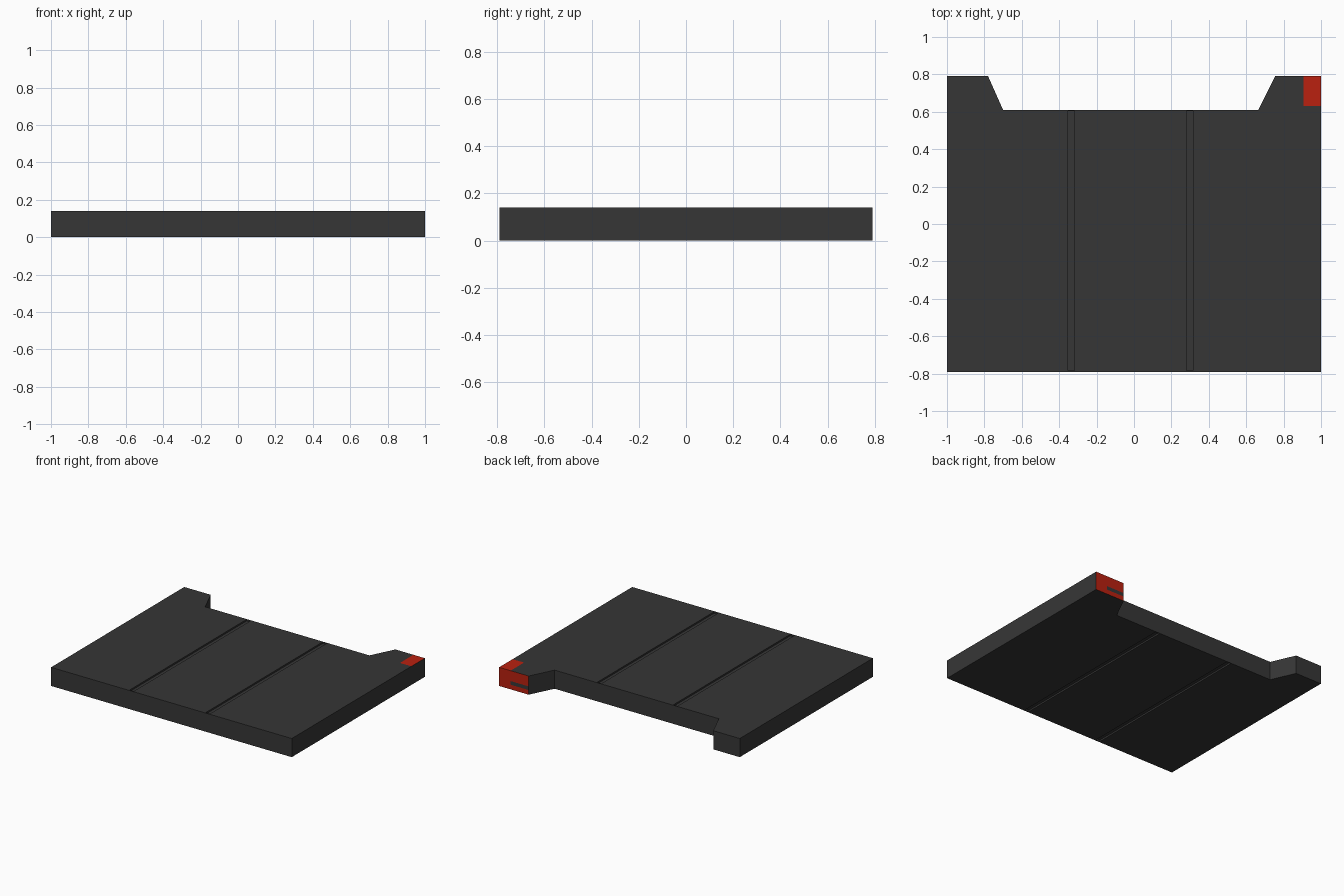
import bpy, bmesh
from mathutils import Vector

if "Cube" in bpy.data.objects:
    bpy.data.objects.remove(bpy.data.objects["Cube"])

H, D = 0.14, 0.79                    # thickness, half depth


def material(name, rgb):
    m = bpy.data.materials.new(name)
    m.diffuse_color = (*rgb, 1.0)
    m.use_nodes = True
    m.node_tree.nodes["Principled BSDF"].inputs["Base Color"].default_value = m.diffuse_color
    return m


dark = material("charcoal", (0.037, 0.037, 0.037))
red = material("red", (0.49, 0.015, 0.005))

# Slab outline with the notch in the back edge
outline = [(-1, -D), (1, -D), (1, D), (0.755, D), (0.665, 0.61),
           (-0.70, 0.61), (-0.78, D), (-1, D)]
bm = bmesh.new()
base = bm.faces.new([bm.verts.new((x, y, 0)) for x, y in outline])
ext = bmesh.ops.extrude_face_region(bm, geom=[base], use_keep_orig=True)
top = [v for v in ext["geom"] if isinstance(v, bmesh.types.BMVert)]
bmesh.ops.translate(bm, verts=top, vec=(0, 0, H))
bmesh.ops.recalc_face_normals(bm, faces=bm.faces[:])

# Cut lines for the grooves, the red corner and the dark slot
grooves = [(-0.353, -0.318), (0.28, 0.315)]
g0, g1 = -0.782, 0.605
cuts = [(1, g0), (1, g1), (1, 0.63), (0, 0.905), (2, 0.035), (2, 0.062)]
cuts += [(0, x) for g in grooves for x in g]
for axis, pos in cuts:
    n = Vector((0, 0, 0))
    n[axis] = 1
    bmesh.ops.bisect_plane(bm, geom=bm.verts[:] + bm.edges[:] + bm.faces[:],
                           dist=1e-5, plane_co=n * pos, plane_no=n)
bm.normal_update()

# Red end cap: top corner patch and back face of the right tab, minus the slot
for f in bm.faces:
    c = f.calc_center_median()
    if f.normal.z > 0.9 and c.x > 0.905 and c.y > 0.63:
        f.material_index = 1
    if f.normal.y > 0.9 and c.y > D - 0.01 and c.x > 0.7:
        slot = c.x < 0.905 and 0.035 < c.z < 0.062
        f.material_index = 0 if slot else 1

# Shallow fold grooves on the top and underside
for side in (1, -1):
    strips = []
    for f in bm.faces:
        c = f.calc_center_median()
        if f.normal.z * side > 0.9 and g0 < c.y < g1:
            if any(a < c.x < b for a, b in grooves):
                strips.append(f)
    new = bmesh.ops.extrude_discrete_faces(bm, faces=strips)["faces"]
    verts = list({v for f in new for v in f.verts})
    bmesh.ops.translate(bm, verts=verts, vec=(0, 0, -0.012 * side))

bmesh.ops.recalc_face_normals(bm, faces=bm.faces[:])
mesh = bpy.data.meshes.new("folding_panel")
bm.to_mesh(mesh)
bm.free()
mesh.materials.append(dark)
mesh.materials.append(red)
bpy.context.collection.objects.link(bpy.data.objects.new("folding_panel", mesh))
